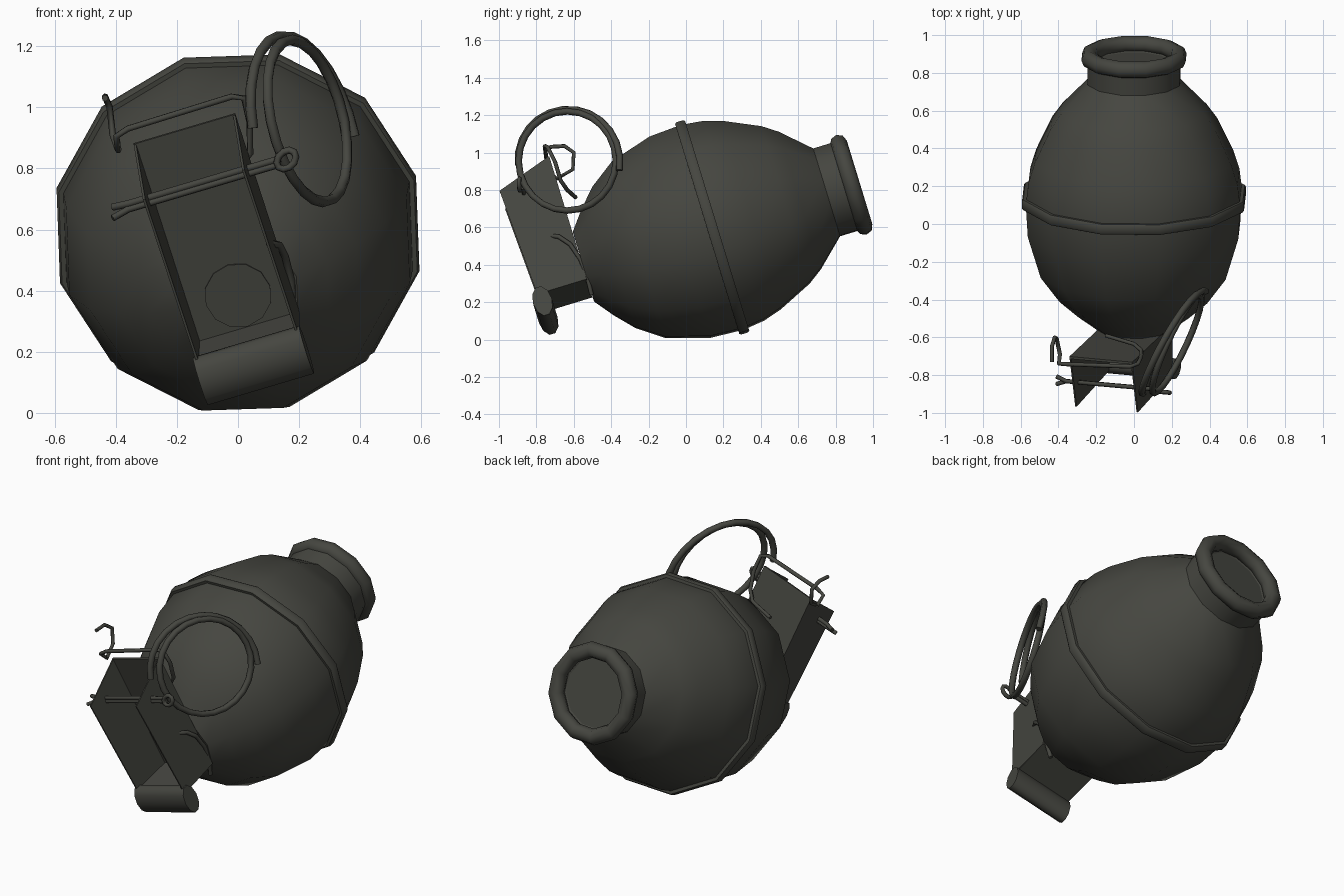
import bpy, bmesh, math
from mathutils import Matrix, Vector

if "Cube" in bpy.data.objects:
    bpy.data.objects.remove(bpy.data.objects["Cube"])

mat = bpy.data.materials.new("dark olive metal")
mat.diffuse_color = (0.060, 0.061, 0.051, 1)
mat.use_nodes = True
mat.node_tree.nodes["Principled BSDF"].inputs["Base Color"].default_value = mat.diffuse_color

# Frames: local x = right, y = along body axis (toward the neck), z = up
AXIS = Matrix.Translation((0, 0.14, 0.6)) @ Matrix.Rotation(math.radians(17), 4, 'X')
LEVER = AXIS @ Matrix.Rotation(math.radians(-17.2), 4, 'Y')


def finish(name, bm, frame=Matrix(), angle=40):
    bmesh.ops.recalc_face_normals(bm, faces=bm.faces)
    me = bpy.data.meshes.new(name)
    bm.to_mesh(me)
    bm.free()
    me.transform(frame)
    me.materials.append(mat)
    ob = bpy.data.objects.new(name, me)
    bpy.context.collection.objects.link(ob)
    bpy.ops.object.select_all(action='DESELECT')
    ob.select_set(True)
    bpy.context.view_layer.objects.active = ob
    bpy.ops.object.shade_smooth_by_angle(angle=math.radians(angle))
    return ob


def lathe(name, profile, closed=False, n=12, angle=40):
    """Revolve (axial, radius) points about the body axis."""
    bm = bmesh.new()
    rings = []
    for a, r in profile:
        ring = []
        for i in range(n):
            t = math.radians(17) + 2 * math.pi * i / n
            ring.append(bm.verts.new((r * math.cos(t), a, r * math.sin(t))))
        rings.append(ring)
    pairs = list(zip(rings, rings[1:]))
    if closed:
        pairs.append((rings[-1], rings[0]))
    for p, q in pairs:
        for i in range(n):
            j = (i + 1) % n
            bm.faces.new((p[i], p[j], q[j], q[i]))
    if not closed:
        bm.faces.new(rings[0])
        bm.faces.new(rings[-1])
    return finish(name, bm, AXIS, angle)


def wire(name, pts, radius, sides=6, closed=False):
    """Sweep a round section along a path."""
    pts = [Vector(p) for p in pts]
    n = len(pts)
    bm = bmesh.new()
    rings, up = [], None
    for i, p in enumerate(pts):
        nxt = pts[(i + 1) % n] if closed else pts[min(i + 1, n - 1)]
        prv = pts[i - 1] if closed else pts[max(i - 1, 0)]
        d = (nxt - prv).normalized()
        up = d.orthogonal() if up is None else up - d * up.dot(d)
        up.normalize()
        side = d.cross(up)
        rings.append([bm.verts.new(p + radius * (up * math.cos(t) + side * math.sin(t)))
                      for t in (2 * math.pi * k / sides for k in range(sides))])
    pairs = list(zip(rings, rings[1:]))
    if closed:
        pairs.append((rings[-1], rings[0]))
    else:
        bm.faces.new(rings[0])
        bm.faces.new(rings[-1])
    for p, q in pairs:
        for k in range(sides):
            m = (k + 1) % sides
            bm.faces.new((p[k], p[m], q[m], q[k]))
    return finish(name, bm, angle=65)


def slab(name, outline, x0, x1, angle=40):
    """Extrude an (axial, up) outline across the lever width."""
    bm = bmesh.new()
    a = [bm.verts.new((x0, y, z)) for y, z in outline]
    b = [bm.verts.new((x1, y, z)) for y, z in outline]
    bm.faces.new(a)
    bm.faces.new(b)
    for i in range(len(a)):
        j = (i + 1) % len(a)
        bm.faces.new((a[i], a[j], b[j], b[i]))
    return finish(name, bm, LEVER, angle)


# Egg-shaped body with neck and recessed neck end
lathe("body", [(-0.72, 0.2), (-0.64, 0.305), (-0.55, 0.405), (-0.41, 0.507),
               (-0.18, 0.577), (0, 0.588), (0.12, 0.573), (0.224, 0.54), (0.41, 0.452),
               (0.49, 0.395), (0.64, 0.252), (0.72, 0.252), (0.775, 0.252)], angle=35)

# Raised band around the middle
lathe("band", [(-0.028, 0.57), (-0.028, 0.602), (-0.018, 0.609),
               (0.018, 0.609), (0.028, 0.602), (0.028, 0.57)], closed=True)

# Rolled rim on the neck
lathe("neck_rim", [(0.778 + 0.046 * math.cos(t), 0.24 + 0.046 * math.sin(t))
                   for t in (math.tau * k / 8 for k in range(8))], closed=True, angle=60)

# Channel lever: back plate, side flanges, floor
W = 0.174
slab("lever_back_plate", [(-0.735, 0.594), (-0.722, 0.594), (-0.722, -0.125), (-0.735, -0.125)], -W, W)
flange = [(-0.725, 0.594), (-1.03, 0.49), (-1.0, -0.1), (-0.95, -0.125), (-0.725, -0.125)]
for s, label in ((-1, "left"), (1, "right")):
    slab("lever_flange_" + label, flange, s * W, s * (W - 0.008))
slab("lever_floor", [(-0.725, -0.125), (-0.725, -0.113), (-0.98, -0.10), (-0.98, -0.125)], -W, W)

# Curled foot of the lever
slab("lever_foot", [(-0.983 + 0.052 * math.cos(t), -0.172 + 0.085 * math.sin(t))
                    for t in (math.tau * k / 10 for k in range(10))], -0.182, 0.182, 50)

# Rivet disc on the back plate
lathe("rivet_disc", [(-0.741, 0.11), (-0.73, 0.11)])

# Pull ring: full loop plus a half coil over the top
def ring_point(deg, radius, shift):
    t = math.radians(deg)
    y, z = radius * math.cos(t), 1.02 * radius * math.sin(t)
    return (0.215 + 0.46 * y - 0.2 * z + shift, -0.635 + y, 0.955 + z)

wire("pull_ring", [ring_point(k * 15, 0.26, 0.012) for k in range(24)], 0.018, closed=True)
wire("pull_ring_coil", [ring_point(185 - k * 15, 0.264 + 0.0015 * k, -0.05 + 0.006 * k)
                        for k in range(14)], 0.018)

# Split pin through the flanges with an eye on the ring side
def pin_point(r, dz, dy=0):
    return (-0.1 + 0.955 * r, -0.855 - 0.085 * r + dy, 0.752 + 0.283 * r + dz)

for s, label in ((-1, "lower"), (1, "upper")):
    wire("pin_leg_" + label, [pin_point(-0.325, 0.018 * s - 0.005, 0.02 * s),
                              pin_point(-0.27, 0.009 * s), pin_point(0.25, 0.009 * s)], 0.012)
wire("pin_eye", [pin_point(0.27 + 0.033 * math.cos(t), 0.03 * math.sin(t), -0.012)
                 for t in (math.tau * k / 10 for k in range(10))], 0.012, closed=True)

# Safety clip wire across the top of the lever with an end hook
wire("safety_clip", [(-0.435, -0.73, 1.03), (-0.435, -0.65, 1.035), (-0.42, -0.60, 1.0),
                     (-0.41, -0.605, 0.91), (-0.392, -0.69, 0.86), (-0.398, -0.74, 0.905),
                     (-0.36, -0.742, 0.93), (-0.02, -0.755, 1.035), (0.02, -0.74, 1.03),
                     (0.038, -0.70, 0.95), (0.04, -0.67, 0.85), (0.0, -0.635, 0.80),
                     (-0.15, -0.59, 0.76)], 0.011)

# Spring wire beside the lever
wire("side_spring", [(0.10, -0.73, 0.555), (0.135, -0.68, 0.55), (0.155, -0.62, 0.51),
                     (0.175, -0.565, 0.43), (0.18, -0.53, 0.34), (0.17, -0.505, 0.24)], 0.012)

# Dish the neck end inward
body = bpy.data.objects["body"]
bm = bmesh.new()
bm.from_mesh(body.data)
inv = AXIS.inverted()
cap = max(bm.faces, key=lambda f: (inv @ f.calc_center_median()).y)
bmesh.ops.inset_individual(bm, faces=[cap], thickness=0.055)
bmesh.ops.translate(bm, verts=cap.verts, vec=AXIS.to_3x3() @ Vector((0, -0.03, 0)))
bm.to_mesh(body.data)
bm.free()
